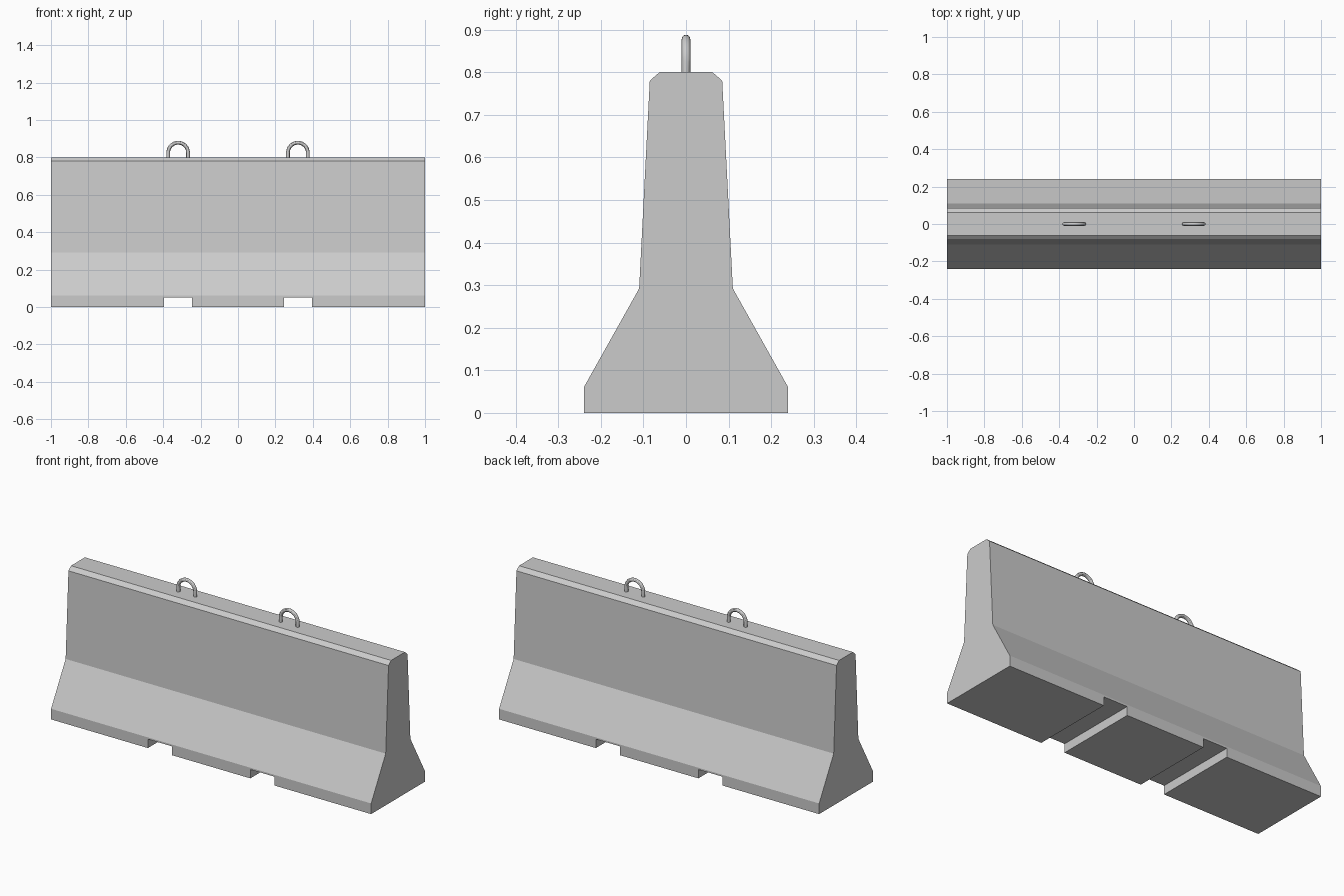
import bpy, bmesh
from math import pi, cos, sin

if "Cube" in bpy.data.objects:
    bpy.data.objects.remove(bpy.data.objects["Cube"])

LENGTH = 2.0
SPOTS = (-0.32, 0.32)   # shared x positions of slots and lifting loops


# Barrier body: mirrored half profile extruded along x
half = [(0.24, 0), (0.24, 0.06), (0.11, 0.292), (0.085, 0.78), (0.062, 0.80)]
profile = half + [(-y, z) for y, z in reversed(half)]
bm = bmesh.new()
face = bm.faces.new([bm.verts.new((-LENGTH / 2, y, z)) for y, z in profile])
ext = bmesh.ops.extrude_face_region(bm, geom=[face])
bmesh.ops.translate(bm, vec=(LENGTH, 0, 0),
                    verts=[v for v in ext["geom"] if isinstance(v, bmesh.types.BMVert)])
bmesh.ops.recalc_face_normals(bm, faces=bm.faces)
mesh = bpy.data.meshes.new("barrier_body")
bm.to_mesh(mesh)
bm.free()
body = bpy.data.objects.new("barrier_body", mesh)
bpy.context.collection.objects.link(body)

# Forklift slots cut through the foot
for x in SPOTS:
    bpy.ops.mesh.primitive_cube_add(size=1, location=(x, 0, 0))
    cutter = bpy.context.object
    cutter.name = "slot_cutter"
    cutter.scale = (0.15, 0.7, 0.10)
    mod = body.modifiers.new("slot", 'BOOLEAN')
    mod.operation = 'DIFFERENCE'
    mod.solver = 'EXACT'
    mod.object = cutter
    bpy.context.view_layer.objects.active = body
    bpy.ops.object.modifier_apply(modifier=mod.name)
    bpy.data.objects.remove(cutter)


# Steel lifting loops: round tube swept along an inverted U
def lifting_loop(x, radius=0.053, tube=0.01, centre_z=0.825, steps=16, sides=12):
    path = [(radius, 0.78, 0.0)]
    path += [(radius * cos(pi * i / steps), centre_z + radius * sin(pi * i / steps),
              pi * i / steps) for i in range(steps + 1)]
    path += [(-radius, 0.78, pi)]
    bm = bmesh.new()
    rings = []
    for px, pz, a in path:
        ring = []
        for j in range(sides):
            t = 2 * pi * j / sides
            out = tube * cos(t)
            ring.append(bm.verts.new((px + out * cos(a), tube * sin(t), pz + out * sin(a))))
        rings.append(ring)
    for r, s in zip(rings, rings[1:]):
        for j in range(sides):
            k = (j + 1) % sides
            bm.faces.new((r[j], r[k], s[k], s[j]))
    bm.faces.new(rings[0])
    bm.faces.new(rings[-1])
    bmesh.ops.recalc_face_normals(bm, faces=bm.faces)
    mesh = bpy.data.meshes.new("lifting_loop")
    bm.to_mesh(mesh)
    bm.free()
    loop = bpy.data.objects.new("lifting_loop", mesh)
    loop.location.x = x
    bpy.context.collection.objects.link(loop)
    bpy.ops.object.select_all(action='DESELECT')
    loop.select_set(True)
    bpy.context.view_layer.objects.active = loop
    bpy.ops.object.shade_smooth_by_angle()


for x in SPOTS:
    lifting_loop(x)
